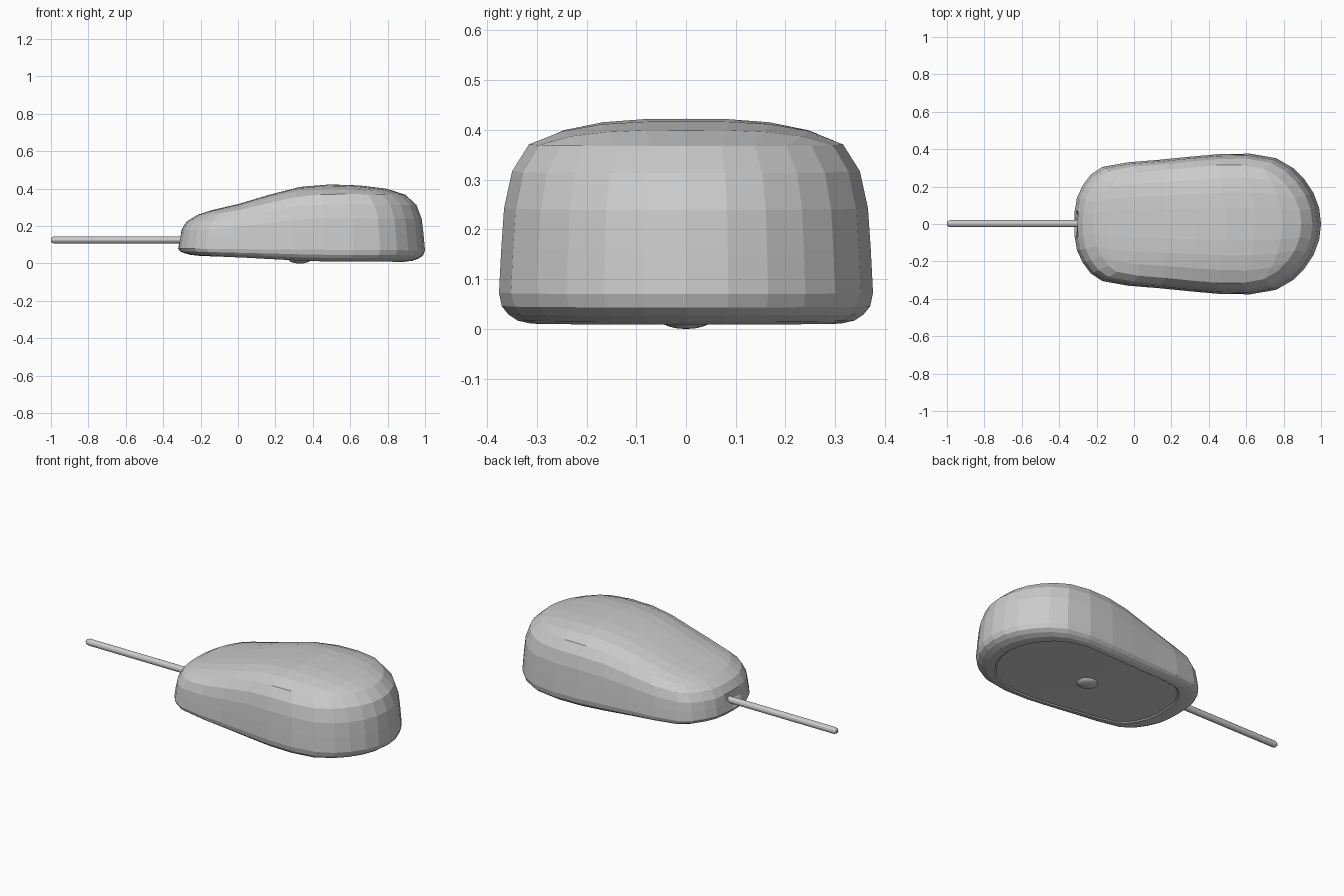
import bpy, bmesh, math
from mathutils import Vector

if "Cube" in bpy.data.objects:
    bpy.data.objects.remove(bpy.data.objects["Cube"])

grey = bpy.data.materials.new("light grey plastic")
grey.use_nodes = True
COLOUR = (0.6, 0.6, 0.6, 1)
grey.diffuse_color = COLOUR
grey.node_tree.nodes["Principled BSDF"].inputs["Base Color"].default_value = COLOUR

N = 8            # faces along each side of the body grid
CENTRE = 0.34    # x centre of the body outline

# Half outline in plan: nose end, side, rounded back end
NOSE = [(-.32, 0), (-.317, .07), (-.305, .14), (-.275, .205), (-.23, .265)]
SIDE = [(-.23, .265), (-.17, .305), (-.03, .33), (.13, .343), (.3, .36),
        (.46, .374), (.62, .376), (.76, .352), (.85, .3)]
BACK = [(1, 0), (.99, .085), (.96, .165), (.91, .24), (.85, .3)]
# Wall from the bottom up: outline scale and relative height
WALL = [(.83, 0), (.9, .015), (.95, .045), (.985, .085), (1, .15),
        (.988, .36), (.973, .56), (.93, .74), (.84, .87)]
TOP = [(-.32, .285), (-.1, .303), (0, .322), (.2, .377), (.3, .404), (.4, .421),
       (.55, .425), (1, .42)]
BOTTOM = [(-.32, .045), (0, .033), (.2, .022), (.4, .012), (1, .008)]


def height(table, x):
    """Linear interpolation with clamped ends."""
    x = min(max(x, table[0][0]), table[-1][0])
    for (xa, za), (xb, zb) in zip(table, table[1:]):
        if x <= xb:
            return za + (zb - za) * (x - xa) / (xb - xa)


def plan(u, v):
    """Blend the four outline edges into a plan position."""
    i, j = round((u + 1) * N / 2), round(abs(v) * N / 2)
    a, t = abs(v), (u + 1) / 2
    side, nose, back = Vector(SIDE[i]), Vector(NOSE[j]), Vector(BACK[j])
    ends = nose.lerp(back, t)
    corners = Vector(SIDE[0]).lerp(Vector(SIDE[-1]), t)
    y = a * side.y + ends.y - a * corners.y
    return side.x + ends.x - corners.x, math.copysign(y, v)


def body_point(co):
    u, v, w = co
    x, y = plan(u, v)
    scale, h = WALL[round((w + 1) * N / 2)]
    if w > .99:    # domed top
        h = 1 - (1 - h) * (1 - (1 - abs(u) ** 3) * (1 - abs(v) ** 3))
    x, y = CENTRE + (x - CENTRE) * scale, y * scale
    low, high = height(BOTTOM, x), height(TOP, x)
    z = low + (high - low) * h
    if u < -.99 and abs(v) < .1 and abs(w - .25) < .1:   # cable socket dimple
        x += .03
    return x, y, z


def finish(bm, name):
    bmesh.ops.recalc_face_normals(bm, faces=bm.faces)
    mesh = bpy.data.meshes.new(name)
    bm.to_mesh(mesh)
    bm.free()
    mesh.materials.append(grey)
    obj = bpy.data.objects.new(name, mesh)
    bpy.context.collection.objects.link(obj)
    return obj


# Body shell with a shallow recessed base
bm = bmesh.new()
bmesh.ops.create_cube(bm, size=2)
bmesh.ops.subdivide_edges(bm, edges=bm.edges[:], cuts=N - 1, use_grid_fill=True)
base = [f for f in bm.faces if f.calc_center_median().z < -.99]
for vert in bm.verts:
    vert.co = body_point(vert.co)
bm.normal_update()
bmesh.ops.inset_region(bm, faces=base, thickness=.008, depth=-.006)
finish(bm, "mouse_body")

# Dome under the base
bm = bmesh.new()
bmesh.ops.create_uvsphere(bm, u_segments=16, v_segments=10, radius=1)
for vert in bm.verts:
    vert.co = Vector((.33, 0, .022)) + vert.co * Vector((.06, .055, .022))
finish(bm, "sensor_dome")

# Cable: revolved rings along x with a rounded tip
bm = bmesh.new()
rings = []
for x, radius in [(-1, .008), (-.994, .015), (-.982, .019), (-.27, .019)]:
    rings.append([bm.verts.new((x, .002 + radius * math.cos(a), .126 + radius * math.sin(a)))
                  for a in (math.tau * k / 12 for k in range(12))])
for ra, rb in zip(rings, rings[1:]):
    for k in range(12):
        bm.faces.new((ra[k], ra[k - 1], rb[k - 1], rb[k]))
bm.faces.new(rings[0])
bm.faces.new(rings[-1])
finish(bm, "cable")
